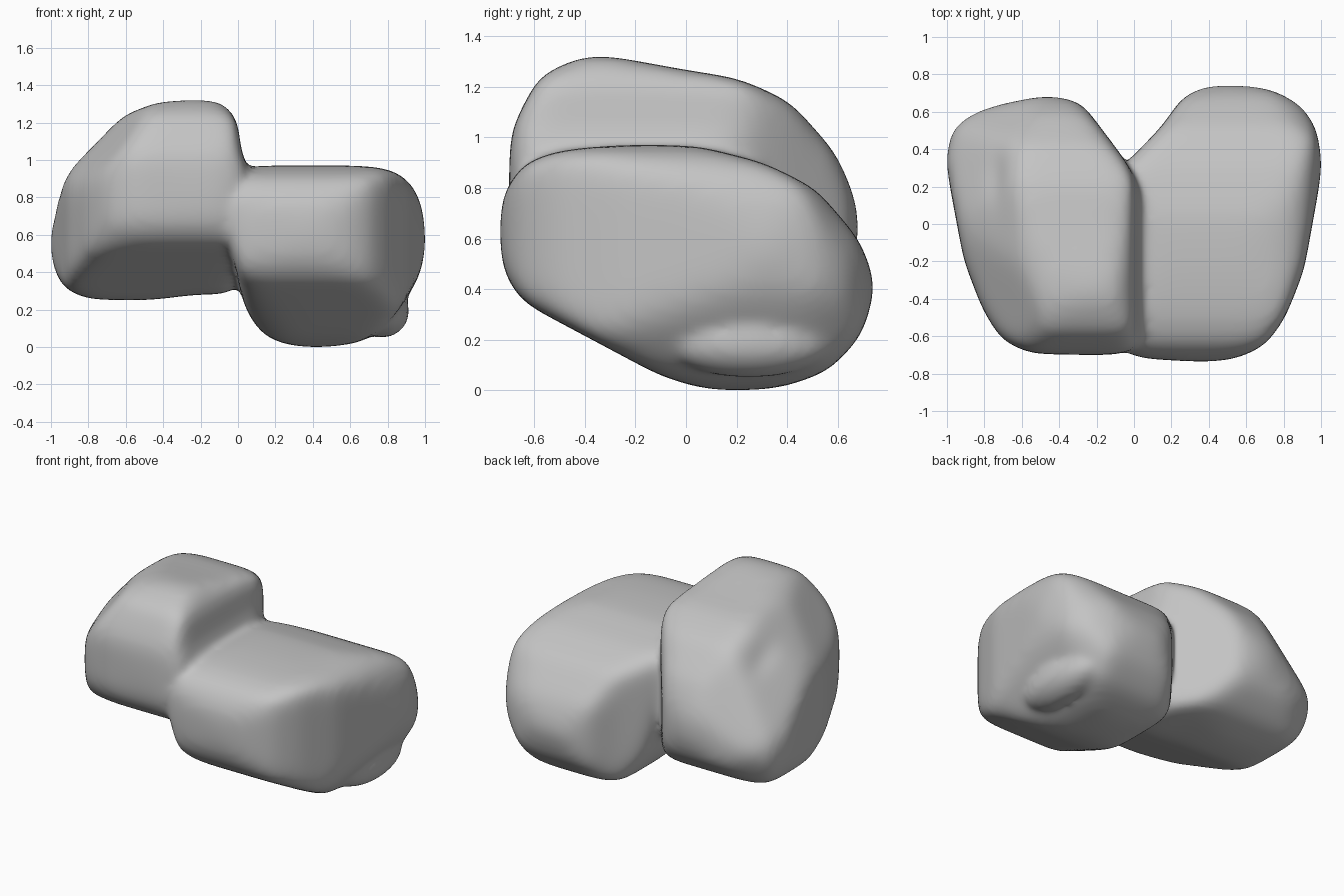
import bpy
import bmesh
import math
from mathutils import Vector

default_cube = bpy.data.objects.get("Cube")
if default_cube:
    bpy.data.objects.remove(default_cube, do_unlink=True)


def activate(obj):
    bpy.ops.object.select_all(action='DESELECT')
    obj.select_set(True)
    bpy.context.view_layer.objects.active = obj


def apply_modifier(obj, kind, **settings):
    activate(obj)
    modifier = obj.modifiers.new(kind.title(), kind)
    for key, value in settings.items():
        setattr(modifier, key, value)
    bpy.ops.object.modifier_apply(modifier=modifier.name)


def prism(name, outline, axis):
    """Extrude a closed outline through the whole model along one axis."""
    bm = bmesh.new()
    corners = []
    for a, b in outline:
        position = [a, b]
        position.insert(axis, -2)
        corners.append(bm.verts.new(position))
    face = bm.faces.new(corners)
    extruded = bmesh.ops.extrude_face_region(bm, geom=[face])["geom"]
    direction = Vector((0, 0, 0))
    direction[axis] = 4
    moved = [item for item in extruded if isinstance(item, bmesh.types.BMVert)]
    bmesh.ops.translate(bm, verts=moved, vec=direction)
    bmesh.ops.recalc_face_normals(bm, faces=bm.faces)
    mesh = bpy.data.meshes.new(name)
    bm.to_mesh(mesh)
    bm.free()
    obj = bpy.data.objects.new(name, mesh)
    bpy.context.collection.objects.link(obj)
    return obj


def bounds(obj):
    return [(min(v.co[i] for v in obj.data.vertices),
             max(v.co[i] for v in obj.data.vertices)) for i in range(3)]


def restore_size(obj, target):
    """Undo the shrinkage that smoothing causes."""
    current = bounds(obj)
    for vert in obj.data.vertices:
        for i in range(3):
            low, high = current[i]
            share = (vert.co[i] - low) / (high - low)
            vert.co[i] = target[i][0] + share * (target[i][1] - target[i][0])


def press_corner(obj, direction, depth):
    """Press the corner that sticks out furthest in a direction flat."""
    normal = Vector(direction).normalized()
    limit = max(v.co.dot(normal) for v in obj.data.vertices) - depth
    for vert in obj.data.vertices:
        vert.co -= normal * max(0, vert.co.dot(normal) - limit)


def lobe(name, front, side, top, corners):
    """Carve a lobe from three crossing outlines, then round it."""
    body = prism(name, front, 1)
    for outline, axis in ((side, 0), (top, 2)):
        cutter = prism(name + "_cutter", outline, axis)
        cutter.hide_render = True
        apply_modifier(body, 'BOOLEAN', operation='INTERSECT',
                       solver='EXACT', object=cutter)
        bpy.data.objects.remove(cutter, do_unlink=True)
    size = bounds(body)
    apply_modifier(body, 'REMESH', mode='VOXEL', voxel_size=.025)
    for direction, depth in corners:
        press_corner(body, direction, depth)
    apply_modifier(body, 'REMESH', mode='VOXEL', voxel_size=.03)
    apply_modifier(body, 'SMOOTH', factor=.5, iterations=40)
    restore_size(body, size)
    return body


# Higher lobe on the right, its inner side buried in the other one
right_lobe = lobe(
    "right_lobe",
    front=[(-1, .6), (-.98, .78), (-.9, .93), (-.6, 1.23), (-.45, 1.29),
           (-.2, 1.32), (-.08, 1.3), (0, 1.2), (.02, 1), (.1, .88),
           (.1, .55), (.02, .4), (-.02, .28), (-.2, .29), (-.5, .25),
           (-.8, .26), (-.93, .32), (-.99, .45)],
    side=[(-.7, .78), (-.69, 1.02), (-.58, 1.23), (-.38, 1.32), (0, 1.25),
          (.2, 1.22), (.4, 1.13), (.58, .93), (.66, .75), (.68, .6),
          (.62, .44), (.47, .31), (.25, .25), (.05, .26), (-.62, .55),
          (-.69, .65)],
    top=[(.1, .1), (-.06, .35), (-.28, .64), (-.45, .68), (-.7, .63),
         (-.88, .59), (-.97, .5), (-1, .33), (-.9, -.2), (-.8, -.46),
         (-.7, -.62), (-.55, -.69), (-.1, -.7), (.05, -.66), (.1, -.4)],
    corners=[((-.76, .3, .57), .15), ((-.43, .78, .43), .09),
             ((-.75, -.25, .61), .11), ((-.43, .78, -.43), .06),
             ((-.25, -.75, -.61), .04)])

# Lower lobe on the left
left_lobe = lobe(
    "left_lobe",
    front=[(-.12, .93), (.1, .97), (.65, .97), (.82, .95), (.92, .88),
           (.98, .75), (1, .55), (.97, .4), (.88, .24), (.77, .1), (.65, .03),
           (.45, 0), (.28, .01), (.14, .06), (.05, .18), (.01, .3),
           (-.03, .5), (-.12, .7)],
    side=[(-.74, .6), (-.72, .78), (-.64, .9), (-.5, .95), (-.2, .975),
          (.05, .965), (.3, .9), (.5, .8), (.67, .6), (.74, .42),
          (.68, .22), (.55, .08), (.35, .01), (.1, 0), (-.1, .06),
          (-.64, .35), (-.71, .45)],
    top=[(-.12, .2), (-.05, .31), (.15, .51), (.25, .66), (.38, .73),
         (.52, .74), (.72, .71), (.89, .62), (.97, .5), (1, .3),
         (.9, -.25), (.8, -.5), (.7, -.64), (.56, -.71), (.4, -.735),
         (0, -.71), (-.12, -.64)],
    corners=[((.48, .8, .39), .05), ((.78, .36, -.52), .05),
             ((-.35, -.35, -.87), .04)])

# Swelling low on the outer side
bpy.ops.mesh.primitive_uv_sphere_add(segments=32, ring_count=16, radius=1,
                                     location=(.77, .25, .19))
swelling = bpy.context.object
swelling.name = "side_swelling"
swelling.scale = (.145, .33, .14)
activate(swelling)
bpy.ops.object.transform_apply(location=True, rotation=True, scale=True)

# Fuse everything into one soft body
activate(right_lobe)
left_lobe.select_set(True)
swelling.select_set(True)
bpy.ops.object.join()
body = right_lobe
body.name = "two_lobed_body"
apply_modifier(body, 'REMESH', mode='VOXEL', voxel_size=.02)
apply_modifier(body, 'SMOOTH', factor=.5, iterations=12)

# Narrow hollow on the shoulder of the higher lobe
hollow = Vector((-.73, .22, 1))
for vert in body.data.vertices:
    offset = vert.co - hollow
    distance = math.hypot(offset.x / .06, offset.y / .14, offset.z / .15)
    vert.co += Vector((.01, 0, -.02)) * math.exp(-distance ** 2)
body.data.update()

# Plain grey stone colour
stone = bpy.data.materials.new("grey_stone")
stone.use_nodes = True
grey = (.55, .55, .55, 1)
stone.diffuse_color = grey
shader = stone.node_tree.nodes["Principled BSDF"]
shader.inputs["Base Color"].default_value = grey
body.data.materials.clear()
body.data.materials.append(stone)

activate(body)
bpy.ops.object.shade_smooth()
